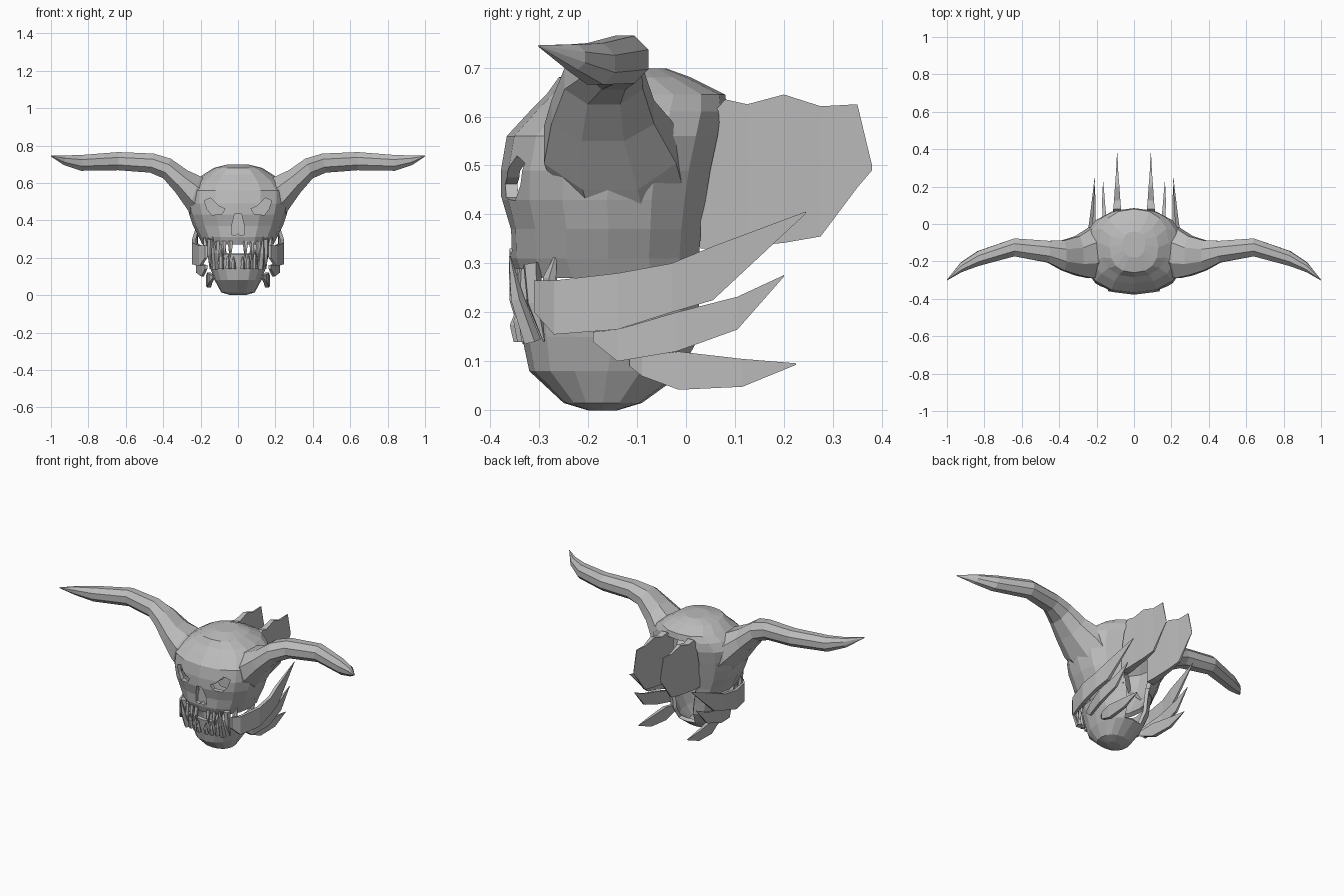
import bpy, bmesh, math
from mathutils import Vector

if "Cube" in bpy.data.objects:
    bpy.data.objects.remove(bpy.data.objects["Cube"])

bone = bpy.data.materials.new("bone grey")
bone.diffuse_color = (0.5, 0.5, 0.5, 1)
bone.use_nodes = True
bone.node_tree.nodes["Principled BSDF"].inputs["Base Color"].default_value = bone.diffuse_color


def finish(name, bm, shell=0):
    bmesh.ops.recalc_face_normals(bm, faces=bm.faces)
    me = bpy.data.meshes.new(name)
    bm.to_mesh(me)
    bm.free()
    me.materials.append(bone)
    ob = bpy.data.objects.new(name, me)
    bpy.context.collection.objects.link(ob)
    if shell:
        m = ob.modifiers.new("shell", 'SOLIDIFY')
        m.thickness = shell
        m.offset = -1
    return ob


def loft(bm, rings, keep=lambda k, i: True, caps=(False, True)):
    n = len(rings[0])
    vs = [[bm.verts.new(p) for p in r] for r in rings]
    for k in range(len(vs) - 1):
        for i in range(n):
            j = (i + 1) % n
            if keep(k, i):
                bm.faces.new((vs[k][i], vs[k][j], vs[k + 1][j], vs[k + 1][i]))
    if caps[0]:
        bm.faces.new(vs[0])
    if caps[1]:
        bm.faces.new(vs[-1])
    loose = [v for v in bm.verts if not v.link_faces]
    bmesh.ops.delete(bm, geom=loose, context='VERTS')


def head_ring(z, w, yf, yb, n=16):
    pts = []
    for i in range(n):
        a = 2 * math.pi * i / n
        s, c = math.sin(a), -math.cos(a)
        sx = math.copysign(abs(s) ** 0.85, s)
        sy = math.copysign(abs(c) ** 0.9, c)
        pts.append((w * sx, (yf + yb) / 2 + (yb - yf) / 2 * sy, z))
    return pts


# skull: closed dome, slot left open at the back
bm = bmesh.new()
levels = [(.27, .19, -.345, .04), (.31, .21, -.36, .04), (.37, .24, -.362, .045),
          (.43, .26, -.378, .055), (.49, .275, -.378, .065), (.56, .275, -.366, .08),
          (.61, .235, -.32, .085), (.645, .185, -.285, .08), (.68, .13, -.26, .01),
          (.698, .06, -.18, -.04)]
loft(bm, [head_ring(*l) for l in levels], lambda k, i: k >= 6 or i not in (7, 8))
skull = finish("skull", bm, .025)


# eye and nose openings, with a dark-recess plate behind each
def prism(name, pts, y0, y1):
    b = bmesh.new()
    loft(b, [[(x, y0, z) for x, z in pts], [(x, y1, z) for x, z in pts]], caps=(True, True))
    return finish(name, b)


eye = [(.18, .505), (.145, .52), (.10, .475), (.07, .462), (.085, .435), (.14, .428), (.165, .46)]
nose = [(-.018, .435), (.018, .435), (.036, .36), (.036, .325), (.014, .318), (0, .33),
        (-.014, .318), (-.036, .325), (-.036, .36)]
holes = [("eye_right", eye, -.30), ("eye_left", [(-x, z) for x, z in eye], -.30),
         ("nose", nose, -.335)]
for name, pts, yb in holes:
    cutter = prism(name + "_cutter", pts, -.45, yb + .004)
    cutter.hide_render = True
    cutter.hide_set(True)
    m = skull.modifiers.new(name, 'BOOLEAN')
    m.operation = 'DIFFERENCE'
    m.solver = 'EXACT'
    m.object = cutter
    prism(name + "_socket", pts, yb, yb + .006)

# lower jaw: bowl with raised cheeks at the rear
bm = bmesh.new()
jaw = [(.22, .165, -.345, .04), (.15, .15, -.335, .04), (.08, .125, -.32, .0),
       (.015, .09, -.25, -.09), (0, .04, -.2, -.14)]
jaw = [(.30, .19, -.33, .04)] + jaw
loft(bm, [head_ring(*l) for l in jaw],
     lambda k, i: (i in (5, 6, 9, 10)) if k == 0 else (k > 2 or i not in (7, 8)))
finish("lower_jaw", bm, .02)

# horns: section given by top point, bottom point, y centre, y radius
horn = [((.12, .60), (.20, .36), -.13, .13), ((.20, .635), (.265, .45), -.155, .135),
        ((.27, .667), (.335, .55), -.17, .105), ((.36, .73), (.40, .625), -.168, .08),
        ((.45, .757), (.47, .655), -.148, .058), ((.64, .765), (.64, .668), -.125, .048),
        ((.83, .75), (.84, .665), -.185, .04), ((.92, .747), (.93, .695), -.232, .026),
        ((1.0, .746), (1.0, .742), -.30, .002)]
for side, label in ((1, "right"), (-1, "left")):
    bm = bmesh.new()
    rings = []
    for (tx, tz), (bx, bz), yc, ry in horn:
        ring = []
        for i in range(8):
            a = 2 * math.pi * (i + .5) / 8
            t = .5 + .5 * math.cos(a) / math.cos(math.pi / 8)
            ring.append((side * (bx + (tx - bx) * t), yc + ry * math.sin(a) / math.cos(math.pi / 8),
                         bz + (tz - bz) * t))
        rings.append(ring)
    loft(bm, rings)
    finish("horn_" + label, bm)


# thin tapering blades: columns of (y, z low, z high, x, thickness)
blades = {
    "rear_fan": [(.03, .33, .58, .09, .05), (.08, .33, .635, .09, .042), (.125, .335, .625, .09, .034),
                 (.20, .342, .645, .09, .024), (.275, .355, .621, .09, .012), (.35, .455, .625, .09, .005),
                 (.38, .49, .50, .09, .002)],
    "cheek_blade": [(-.31, .20, .265, .17, .012), (-.27, .155, .265, .20, .015),
                    (-.14, .165, .28, .235, .02), (-.03, .20, .30, .235, .02),
                    (.055, .225, .335, .225, .018), (.245, .402, .406, .21, .002)],
    "middle_blade": [(-.19, .14, .16, .17, .012), (-.14, .10, .165, .19, .015), (-.02, .12, .20, .215, .018),
                     (.105, .165, .232, .212, .014), (.20, .273, .276, .21, .002)],
    "lower_blade": [(-.115, .09, .105, .13, .012), (-.09, .07, .11, .145, .018), (-.015, .042, .12, .155, .022),
                    (.115, .048, .105, .163, .016), (.225, .093, .096, .165, .002)],
}
for name, cols in blades.items():
    for side, label in ((1, "right"), (-1, "left")):
        bm = bmesh.new()
        loft(bm, [[(side * (x - t / 2), y, lo), (side * (x + t / 2), y, lo),
                   (side * (x + t / 2), y, hi), (side * (x - t / 2), y, hi)]
                  for y, lo, hi, x, t in cols], caps=(True, True))
        finish(name + "_" + label, bm)


# teeth: five-sided cones from root to tip
def tooth(name, root, tip, r):
    root, tip = Vector(root), Vector(tip)
    q = (tip - root).to_track_quat('Z', 'Y')
    mid = root.lerp(tip, .5) + Vector((0, -.008, 0))
    bm = bmesh.new()
    rings = []
    for c, rr in ((root, r), (mid, r * .8), (tip, r * .1)):
        rings.append([c + q @ Vector((rr * math.cos(a), rr * math.sin(a), 0))
                      for a in (2 * math.pi * i / 5 for i in range(5))])
    loft(bm, rings, caps=(True, True))
    finish(name, bm)


for s in (1, -1):
    for x, top in ((.025, .21), (.055, .225), (.09, .25)):
        tooth("lower_tooth", (s * x, -.345 + x * .25, .14), (s * x, -.35 + x * .25, top), .014)
    for x, low in ((.04, .20), (.075, .19), (.11, .15)):
        tooth("upper_tooth", (s * x, -.35 + x * .2, .29), (s * x, -.35 + x * .25, low), .014)
    tooth("lower_fang", (s * .12, -.315, .14), (s * .135, -.36, .315), .019)
    tooth("upper_fang", (s * .145, -.315, .30), (s * .15, -.29, .14), .02)
    tooth("cheek_tooth", (s * .17, -.275, .22), (s * .18, -.265, .32), .018)
